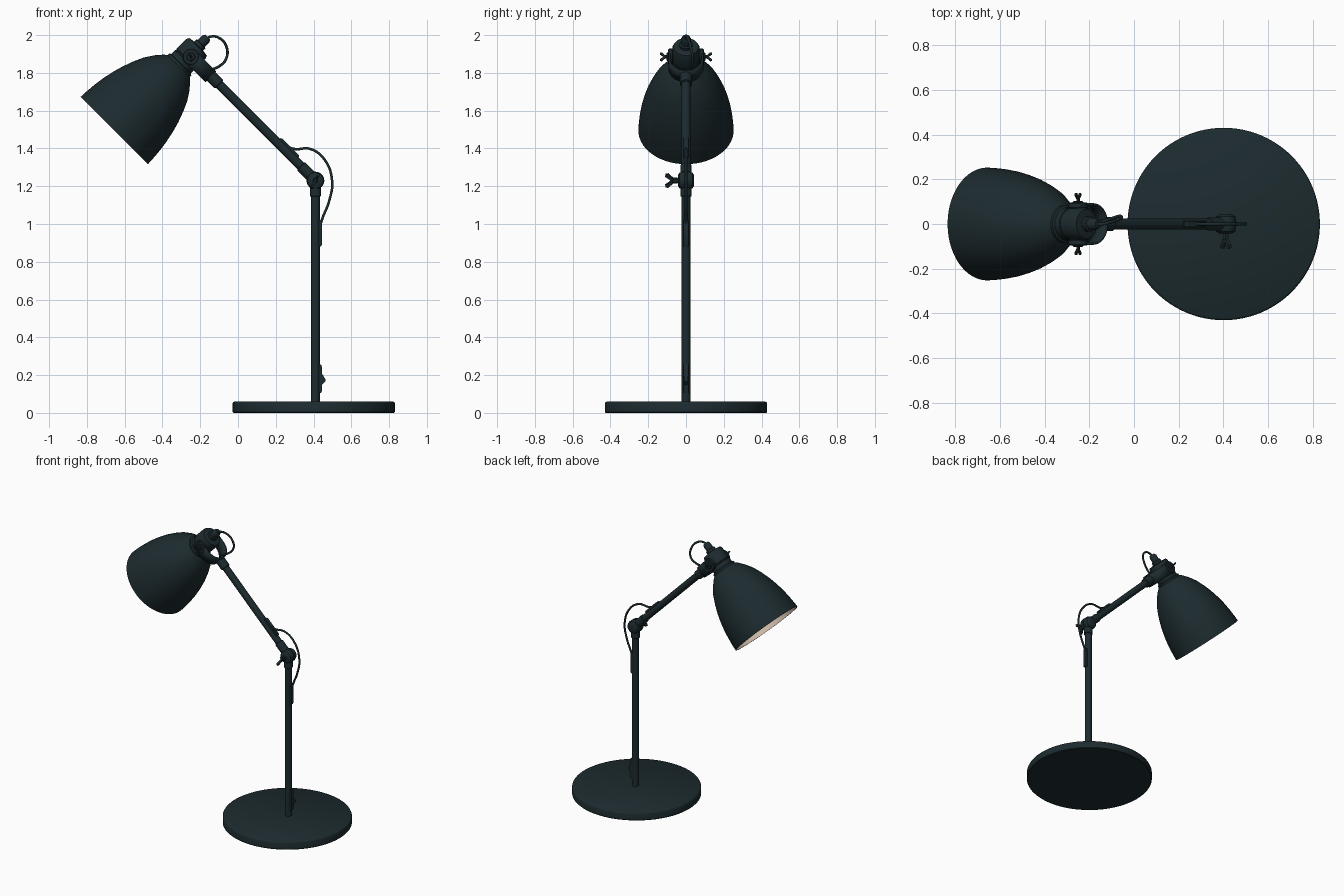
import bpy, bmesh, math
from mathutils import Vector, Matrix

if "Cube" in bpy.data.objects:
    bpy.data.objects.remove(bpy.data.objects["Cube"])

def material(name, color):
    m = bpy.data.materials.new(name)
    m.diffuse_color = color
    m.use_nodes = True
    m.node_tree.nodes["Principled BSDF"].inputs["Base Color"].default_value = m.diffuse_color
    return m

DARK = material("dark_paint", (0.012, 0.024, 0.028, 1))
CREAM = material("cream_lining", (0.72, 0.58, 0.46, 1))
GLASS = material("bulb_white", (0.85, 0.83, 0.78, 1))

UP, Y = Vector((0, 0, 1)), Vector((0, 1, 0))
ARM = Vector((-1, 0, 1)).normalized()      # lower joint towards the head
HEAD = Vector((1, 0, 1)).normalized()      # shade opening towards its cap
ELBOW = Vector((0.41, 0, 1.23))
PIVOT = Vector((-0.25, 0, 1.885))
RIM = Vector((-0.655, 0, 1.495))

def frame(origin, x, y, z):
    m = Matrix((x, y, z)).transposed().to_4x4()
    m.translation = origin
    return m

def finish(name, bm, matrix, mat=DARK):
    bmesh.ops.recalc_face_normals(bm, faces=bm.faces)
    me = bpy.data.meshes.new(name)
    bm.to_mesh(me)
    bm.free()
    ob = bpy.data.objects.new(name, me)
    ob.matrix_world = matrix
    me.materials.append(mat)
    bpy.context.collection.objects.link(ob)
    return ob

def lathe(name, profile, origin, axis, mat=DARK, n=32):
    """Spin (radius, height) points about an axis."""
    bm = bmesh.new()
    vs = [bm.verts.new((r, 0, h)) for r, h in profile]
    es = [bm.edges.new(p) for p in zip(vs, vs[1:])]
    bmesh.ops.spin(bm, geom=vs + es, axis=UP, cent=(0, 0, 0), steps=n, angle=math.tau)
    bmesh.ops.remove_doubles(bm, verts=bm.verts, dist=1e-5)
    rot = axis.to_track_quat('Z', 'Y').to_matrix().to_4x4()
    return finish(name, bm, Matrix.Translation(origin) @ rot, mat)

def rod(name, start, axis, length, r, b=0.004, n=32):
    """Cylinder with softened ends."""
    return lathe(name, [(0, 0), (r - b, 0), (r, b), (r, length - b), (r - b, length), (0, length)],
                 start, axis, n=n)

def plate(name, outline, thick, matrix):
    """Flat outline in local x-y, thickened about local z."""
    bm = bmesh.new()
    f = bm.faces.new([bm.verts.new((x, y, -thick / 2)) for x, y in outline])
    ext = bmesh.ops.extrude_face_region(bm, geom=[f])['geom']
    bmesh.ops.translate(bm, vec=(0, 0, thick), verts=[v for v in ext if isinstance(v, bmesh.types.BMVert)])
    return finish(name, bm, matrix)

def cord(name, points, r=0.007):
    cu = bpy.data.curves.new(name, 'CURVE')
    cu.dimensions = '3D'
    cu.bevel_depth, cu.bevel_resolution, cu.use_fill_caps = r, 3, True
    sp = cu.splines.new('BEZIER')
    sp.bezier_points.add(len(points) - 1)
    for p, co in zip(sp.bezier_points, points):
        p.co = co
        p.handle_left_type = p.handle_right_type = 'AUTO'
    cu.materials.append(DARK)
    bpy.context.collection.objects.link(bpy.data.objects.new(name, cu))

def wing_screw(name, origin, side, size, tilt):
    """Butterfly thumb screw pointing along +y or -y."""
    half = [(0, .2), (.35, .22), (.75, .62), (.95, .6), (1, .4), (.62, .1)]
    outline = [(u * size, v * size) for u, v in half + [(u, -v) for u, v in half[::-1]]]
    x = Y * side
    y = Vector((math.sin(tilt), 0, math.cos(tilt)))
    plate(name + "_wings", outline, size * 0.22, frame(origin, x, y, x.cross(y)))
    rod(name + "_stem", origin - x * 0.01, x, size * 0.55, size * 0.2, 0.002, 16)

# base and post
lathe("base", [(0, 0), (.425, 0), (.43, .005), (.43, .05), (.427, .056), (.42, .06), (0, .06)],
      (0.401, 0, 0), UP, n=96)
rod("post", Vector((0.41, 0, 0.055)), UP, 1.15, 0.024)
rod("post_collar", Vector((0.41, 0, 1.145)), UP, 0.07, 0.03)

# switch on the post
X = Vector((1, 0, 0))
plate("switch_plate", [(.015, .105), (.03, .105), (.034, .115), (.034, .245), (.03, .255), (.015, .255)],
      0.026, frame(Vector((0.41, 0, 0)), X, UP, -Y))
plate("switch_rocker", [(.03, .145), (.052, .165), (.052, .18), (.03, .215)],
      0.016, frame(Vector((0.41, 0, 0)), X, UP, -Y))

# elbow joint
lathe("elbow_joint", [(0, -.042), (.03, -.042), (.042, -.034), (.047, -.02), (.047, -.003), (.043, -.002),
                      (.043, .002), (.047, .003), (.047, .02), (.042, .034), (.03, .042), (0, .042)], ELBOW, Y)
wing_screw("elbow_screw", ELBOW - Y * 0.045, -1, 0.065, 0.5)

# upper arm
rod("arm", ELBOW + ARM * 0.02, ARM, 0.77, 0.024)
rod("arm_lower_collar", ELBOW + ARM * 0.03, ARM, 0.08, 0.03)
rod("arm_upper_collar", ELBOW + ARM * 0.72, ARM, 0.07, 0.032)

# cord guides on arm and post
guide = [(0, .015), (0, .028), (.01, .034), (.13, .034), (.14, .028), (.14, .015)]
plate("arm_cord_guide", guide, 0.026, frame(ELBOW + ARM * 0.15, ARM, HEAD, ARM.cross(HEAD)))
plate("post_cord_guide", guide, 0.026, frame(Vector((0.41, 0, 0.88)), UP, X, UP.cross(X)))
cord("elbow_cord", [(.26, 0, 1.41), (.30, 0, 1.397), (.38, 0, 1.398), (.455, 0, 1.345), (.498, 0, 1.23),
                    (.482, 0, 1.12), (.447, 0, 1.03), (.432, 0, .98)])

# yoke: a U strap round the neck, with round ears at the pivot
WID = HEAD
path = [(.088, .02)] + [(.088 * math.cos(t * math.pi / 16), -.057 - .088 * math.sin(t * math.pi / 16))
                        for t in range(17)] + [(-.088, .02)]
bm = bmesh.new()
rows = [[bm.verts.new((y, a, w)) for w in (-.04, .04)] for y, a in path]
for p, q in zip(rows, rows[1:]):
    bm.faces.new((p[0], q[0], q[1], p[1]))
yoke = finish("yoke", bm, frame(PIVOT, Y, ARM, Y.cross(ARM)))
sol = yoke.modifiers.new("thickness", 'SOLIDIFY')
sol.thickness, sol.offset = 0.01, 0
for side, tag in ((1, "back"), (-1, "front")):
    rod("yoke_ear_" + tag, PIVOT + Y * side * 0.07, Y * side, 0.025, 0.043)
    rod("yoke_washer_" + tag, PIVOT + Y * side * 0.09, Y * side, 0.012, 0.024)
    wing_screw("yoke_screw_" + tag, PIVOT + Y * side * 0.098, side, 0.04, -0.5)

# shade: closed thin shell, cream on the inside
outer = [(.252, 0), (.2505, .035), (.246, .09), (.238, .15), (.2255, .21), (.209, .27), (.187, .33),
         (.162, .385), (.131, .432), (.1, .468), (.08, .485)]
inner = [(r - .006, h - .005 if h else 0) for r, h in outer]
shade = lathe("shade", [(0, .485)] + outer[::-1] + inner + [(0, .48)], RIM, HEAD, n=96)
shade.data.materials.append(CREAM)
for f in shade.data.polygons:
    if f.center.dot(f.normal) < -1e-4:
        f.material_index = 1

# neck cap and cord gland
lathe("neck_cap", [(0, .478), (.083, .478), (.083, .495), (.073, .5), (.073, .528), (.07, .531), (.07, .537),
                   (.073, .54), (.073, .612), (.066, .627), (.03, .632), (0, .632)], RIM, HEAD, n=48)
lathe("cord_gland", [(0, .625), (.034, .625), (.034, .648), (.026, .652), (.026, .685), (.018, .7), (0, .7)],
      RIM, HEAD)
cord("head_cord", [(-.17, 0, 1.98), (-.145, 0, 1.992), (-.10, .01, 1.985), (-.06, .025, 1.935),
                   (-.065, .035, 1.87), (-.10, .025, 1.835), (-.145, .01, 1.815)])

# socket and bulb inside the shade
lathe("bulb_socket", [(0, .48), (.05, .48), (.05, .36), (.044, .35), (0, .35)], RIM, HEAD)
lathe("bulb", [(0, .355), (.035, .355), (.038, .33), (.06, .28), (.078, .235), (.082, .2), (.075, .165),
               (.055, .135), (.028, .12), (0, .116)], RIM, HEAD, GLASS)

# smooth shading with sharp edges kept
for ob in bpy.context.collection.objects:
    ob.select_set(ob.type == 'MESH')
bpy.context.view_layer.objects.active = shade
bpy.ops.object.shade_smooth_by_angle(angle=math.radians(35))
